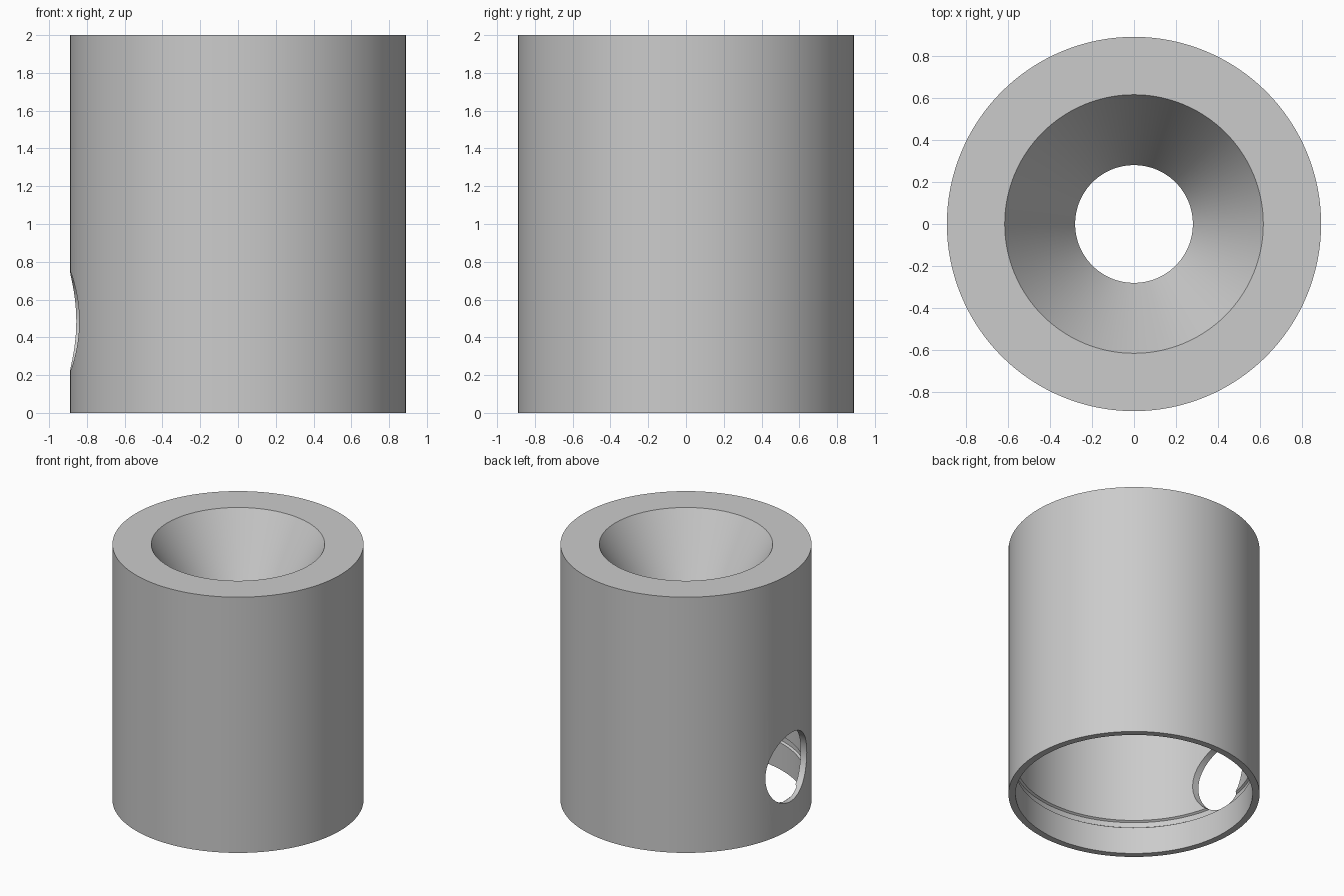
import bpy
import bmesh
import math
from mathutils import Matrix, Vector

default = bpy.data.objects.get("Cube")
if default:
    bpy.data.objects.remove(default, do_unlink=True)

SEGMENTS = 128

# Single plain grey finish
grey = bpy.data.materials.new("plain_grey")
grey.use_nodes = True
colour = (0.6, 0.6, 0.6, 1.0)
grey.diffuse_color = colour
grey.node_tree.nodes["Principled BSDF"].inputs["Base Color"].default_value = colour


def add_object(name, bm):
    bmesh.ops.recalc_face_normals(bm, faces=bm.faces)
    mesh = bpy.data.meshes.new(name)
    bm.to_mesh(mesh)
    bm.free()
    mesh.materials.append(grey)
    obj = bpy.data.objects.new(name, mesh)
    bpy.context.collection.objects.link(obj)
    return obj


def lathe(name, profile):
    """Revolve a closed (radius, height) outline around the z axis."""
    bm = bmesh.new()
    verts = [bm.verts.new((r, 0, z)) for r, z in profile]
    edges = [bm.edges.new((a, b)) for a, b in zip(verts, verts[1:] + verts[:1])]
    bmesh.ops.spin(bm, geom=verts + edges, cent=(0, 0, 0), axis=(0, 0, 1),
                   angle=math.tau, steps=SEGMENTS, use_merge=True)
    bmesh.ops.remove_doubles(bm, verts=bm.verts, dist=0.0001)
    return add_object(name, bm)


# Thin tube with a funnel mouth, an open lower chamber and a shallow groove
body = lathe("funnel_body", [
    (0.89, 0.0), (0.89, 2.0),      # outer wall
    (0.615, 2.0), (0.28, 1.43),    # funnel
    (0.28, 1.33), (0.84, 1.33),    # neck and chamber ceiling
    (0.84, 0.27), (0.855, 0.26),   # chamber wall and groove
    (0.855, 0.22), (0.84, 0.21),
    (0.84, 0.0),                   # lower chamber wall
])

# Round side outlet through the right wall
bm = bmesh.new()
bmesh.ops.create_cone(
    bm, cap_ends=True, segments=64, radius1=0.267, radius2=0.267, depth=0.8,
    matrix=Matrix.Translation(Vector((-0.8, -0.025, 0.485)))
    @ Matrix.Rotation(math.pi / 2, 4, "Y"))
cutter = add_object("outlet_cutter", bm)
cutter.hide_render = True

cut = body.modifiers.new("side_outlet", "BOOLEAN")
cut.operation = "DIFFERENCE"
cut.solver = "EXACT"
cut.object = cutter

bpy.ops.object.select_all(action="DESELECT")
body.select_set(True)
bpy.context.view_layer.objects.active = body
bpy.ops.object.modifier_apply(modifier=cut.name)
bpy.data.objects.remove(cutter, do_unlink=True)
bpy.ops.object.shade_smooth_by_angle(angle=math.radians(30))
